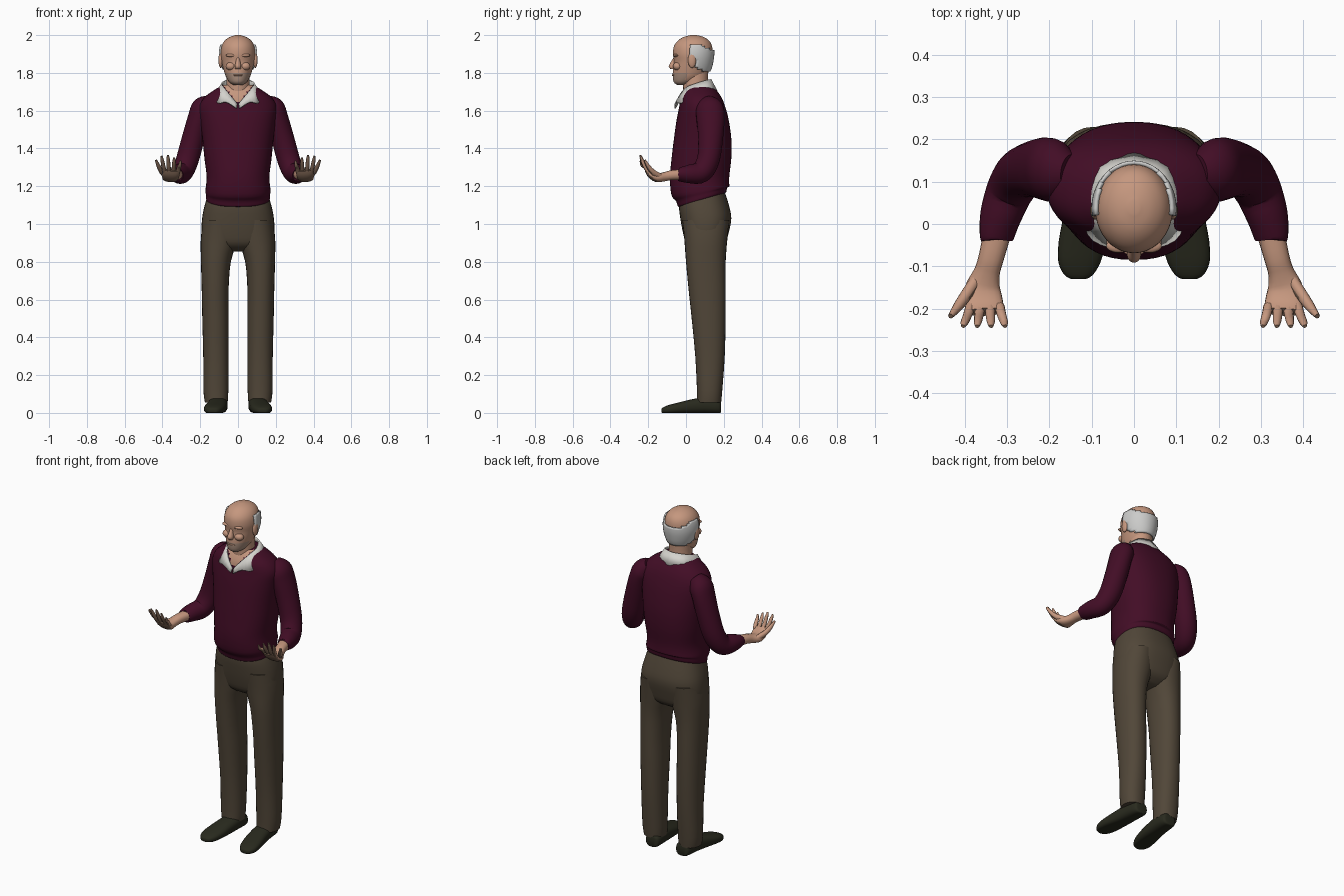
import bpy, bmesh, math
from mathutils import Vector

if "Cube" in bpy.data.objects:
    bpy.data.objects.remove(bpy.data.objects["Cube"])


def material(name, r, g, b):
    m = bpy.data.materials.new(name)
    m.diffuse_color = (r, g, b, 1)
    m.use_nodes = True
    m.node_tree.nodes["Principled BSDF"].inputs["Base Color"].default_value = m.diffuse_color
    return m


WOOL = material("burgundy wool", 0.055, 0.004, 0.019)
CLOTH = material("khaki cloth", 0.082, 0.062, 0.040)
SKIN = material("skin", 0.56, 0.31, 0.21)
SHADE = material("dark skin", 0.21, 0.13, 0.088)
STUBBLE = material("grey stubble", 0.40, 0.27, 0.205)
HAIR = material("grey hair", 0.60, 0.60, 0.59)
SHIRT = material("white shirt", 0.66, 0.65, 0.61)
LEATHER = material("dark leather", 0.022, 0.023, 0.013)


def finish(name, bm, *mats, rule=None):
    """Turn a bmesh into a smooth object; rule(face) picks the material slot."""
    bmesh.ops.recalc_face_normals(bm, faces=bm.faces[:])
    bm.normal_update()
    for f in bm.faces:
        f.smooth = True
        if rule:
            f.material_index = rule(f)
    me = bpy.data.meshes.new(name)
    bm.to_mesh(me)
    bm.free()
    for m in mats:
        me.materials.append(m)
    ob = bpy.data.objects.new(name, me)
    bpy.context.collection.objects.link(ob)
    bpy.context.view_layer.objects.active = ob
    for o in bpy.context.selected_objects:
        o.select_set(False)
    ob.select_set(True)
    bpy.ops.object.shade_smooth_by_angle(angle=math.radians(50))
    return ob


def spline(rows, steps):
    """Catmull-Rom interpolation of rows of numbers."""
    out = []
    for i in range(len(rows) - 1):
        p0, p1, p2 = rows[max(i - 1, 0)], rows[i], rows[i + 1]
        p3 = rows[min(i + 2, len(rows) - 1)]
        for k in range(steps):
            t = k / steps
            out.append([0.5 * (2 * b + (c - a) * t + (2 * a - 5 * b + 4 * c - d) * t * t
                               + (3 * b - a - 3 * c + d) * t ** 3)
                        for a, b, c, d in zip(p0, p1, p2, p3)])
    out.append(list(rows[-1]))
    return out


def loft(rows, axis=None, n=24, steps=3, p=2.0, side=1, tweak=None):
    """Rings (x, y, z, a, b) joined to a skin: flat along an axis or across a path."""
    rows = spline([(r[0] * side, *r[1:]) for r in rows], steps)
    bm = bmesh.new()
    rings = []
    u = Vector((1, 0, 0))
    for i, (x, y, z, a, b) in enumerate(rows):
        if axis == 'Z':
            v = Vector((0, 1, 0))
        elif axis == 'Y':
            v = Vector((0, 0, 1))
        else:
            t = Vector(rows[min(i + 1, len(rows) - 1)][:3]) - Vector(rows[max(i - 1, 0)][:3])
            t.normalize()
            u = (u - t * u.dot(t)).normalized()
            v = t.cross(u)
        ring = []
        for k in range(n):
            ang = 2 * math.pi * k / n
            c, s = math.cos(ang), math.sin(ang)
            c = math.copysign(abs(c) ** (2 / p), c)
            s = math.copysign(abs(s) ** (2 / p), s)
            co = Vector((x, y, z)) + u * (a * c) + v * (b * s)
            if tweak:
                co = tweak(co)
            ring.append(bm.verts.new(co))
        rings.append(ring)
    for r, q in zip(rings, rings[1:]):
        for k in range(n):
            bm.faces.new((r[k], r[(k + 1) % n], q[(k + 1) % n], q[k]))
    bm.faces.new(rings[0])
    bm.faces.new(rings[-1])
    return bm


def ellipsoid(name, loc, size, mat):
    bm = bmesh.new()
    bmesh.ops.create_uvsphere(bm, u_segments=14, v_segments=10, radius=1)
    for v in bm.verts:
        v.co = Vector(loc) + Vector(a * b for a, b in zip(v.co, size))
    return finish(name, bm, mat)


# Sweater body: hem tilts down at the front, skin shows in the V neck
def tilt_hem(co):
    if co.z < 1.2:
        co.z += (co.y - 0.08) * 0.3 * min(1, (1.2 - co.z) / 0.05)
    return co


def v_neck(f):
    c = f.calc_center_median()
    return int(c.y < 0.05 and c.z > 1.635 and abs(c.x) < (c.z - 1.63) * 0.75)


torso = [(0, .085, 1.125, .15, .115), (0, .085, 1.13, .168, .128), (0, .083, 1.155, .17, .135),
         (0, .075, 1.18, .172, .154), (0, .072, 1.25, .166, .157), (0, .082, 1.35, .178, .158),
         (0, .088, 1.45, .188, .152), (0, .088, 1.55, .2, .138), (0, .086, 1.62, .205, .122),
         (0, .08, 1.67, .178, .108), (0, .075, 1.71, .125, .085), (0, .07, 1.735, .08, .065)]
finish("sweater_body", loft(torso, 'Z', 48, 4, 2.3, tweak=tilt_hem), WOOL, SKIN, rule=v_neck)

# Trouser seat
seat = [(0, .105, .855, .07, .05), (0, .105, .89, .165, .1), (0, .105, .95, .191, .12),
        (0, .105, 1.03, .19, .135), (0, .095, 1.1, .176, .132), (0, .09, 1.17, .155, .115)]
finish("trouser_seat", loft(seat, 'Z', 36, 3, 2.4), CLOTH)

sleeve = [(.15, .12, 1.645, .04, .045), (.185, .125, 1.615, .06, .072), (.208, .13, 1.56, .058, .075),
          (.238, .13, 1.45, .06, .066), (.268, .118, 1.34, .06, .06), (.293, .08, 1.275, .055, .058),
          (.315, .02, 1.265, .049, .05), (.325, -.03, 1.262, .042, .036), (.326, -.04, 1.262, .036, .031)]
leg = [(.095, .105, 1.02, .09, .125), (.1, .105, .92, .097, .114), (.117, .105, .8, .079, .105),
       (.121, .112, .65, .071, .098), (.119, .12, .5, .07, .09), (.117, .127, .3, .067, .078),
       (.117, .125, .12, .066, .067), (.115, .122, .055, .06, .064)]
shoe = [(.1, .185, .03, .028, .028), (.1, .172, .035, .043, .037), (.105, .1, .04, .05, .042),
        (.112, .03, .034, .053, .038), (.122, -.04, .025, .056, .03), (.129, -.09, .018, .05, .024),
        (.131, -.12, .014, .034, .016), (.131, -.13, .012, .018, .01)]
palm = [(.323, -.02, 1.262, .033, .028), (.338, -.08, 1.258, .03, .026), (.348, -.115, 1.25, .031, .024),
        (.358, -.155, 1.245, .043, .023), (.355, -.19, 1.262, .046, .017), (.352, -.208, 1.285, .043, .011)]
thumb = [(.375, -.135, 1.25, .015, .017), (.402, -.175, 1.275, .014, .015),
         (.42, -.2, 1.305, .011, .011), (.434, -.218, 1.338, .006, .006)]


def front_dark(f):
    return int(f.normal.y < -0.25 and f.calc_center_median().y < -0.13)


def flat_sole(co):
    co.z = max(co.z, 0)
    return co


for s, label in ((-1, "right"), (1, "left")):
    finish(label + "_sleeve", loft(sleeve, n=24, steps=4, side=s), WOOL)
    finish(label + "_trouser_leg", loft(leg, 'Z', 28, 3, 2.2, s), CLOTH)
    finish(label + "_shoe", loft(shoe, 'Y', 24, 3, 2.6, s, flat_sole), LEATHER)
    # Forearm and palm, thumb, four fingers curling upwards
    finish(label + "_hand", loft(palm, n=18, side=s, p=2.3), SKIN, SHADE, rule=front_dark)
    finish(label + "_thumb", loft(thumb, n=10, side=s), SKIN, SHADE, rule=front_dark)
    for i, tip in enumerate((1.335, 1.352, 1.365, 1.36)):
        x, d = .318 + .023 * i, (i - 1.3) * .004
        finger = [(x, -.195, 1.27, .012, .011), (x + d, -.216, 1.3, .011, .01),
                  (x + 2 * d, -.232, tip - .025, .0095, .009), (x + 2.5 * d, -.242, tip, .005, .004)]
        finish(f"{label}_finger_{i + 1}", loft(finger, n=10, side=s), SKIN, SHADE, rule=front_dark)
    # Ears, brows and cheeks
    ellipsoid(label + "_ear", (s * .092, .032, 1.868), (.012, .022, .042), SKIN)
    ellipsoid(label + "_brow", (s * .036, -.052, 1.893), (.03, .016, .009), SKIN)
    ellipsoid(label + "_cheek", (s * .038, -.045, 1.835), (.028, .024, .022), SKIN)

# Neck and head
neck = [(0, .06, 1.64, .07, .07), (0, .05, 1.74, .062, .066), (0, .05, 1.83, .06, .07)]
finish("neck", loft(neck, 'Z', 24), SKIN)
skull = [(0, -.015, 1.735, .022, .03), (0, -.008, 1.75, .045, .056), (0, .015, 1.78, .064, .085),
         (0, .028, 1.82, .077, .097), (0, .036, 1.86, .087, .1), (0, .036, 1.9, .092, .105),
         (0, .037, 1.94, .087, .101), (0, .04, 1.97, .071, .083), (0, .04, 1.99, .044, .053),
         (0, .04, 2.0, .012, .015)]


def chin(f):
    c = f.calc_center_median()
    return int(c.z < 1.8 and c.y < 0.0)


finish("head", loft(skull, 'Z', 40, 4), SKIN, STUBBLE, rule=chin)

# Hair fringe: a thick shell lifted off the back and sides of the head
bm = loft(skull, 'Z', 40, 4)
bm.normal_update()


def hairy(c):
    front = 0.045 if c.z < 1.87 else 0.025
    low = 1.835 - 0.3 * max(0, c.y - 0.02)
    high = 1.95 - 0.45 * max(0, c.y - 0.07)
    return c.y > front and low < c.z < high


bmesh.ops.delete(bm, geom=[f for f in bm.faces if not hairy(f.calc_center_median())], context='FACES')
hair = finish("hair_fringe", bm, HAIR)
mod = hair.modifiers.new("thickness", 'SOLIDIFY')
mod.thickness, mod.offset = 0.009, 1

# Nose and mouth
nose = [(0, -.05, 1.885, .01, .014), (0, -.062, 1.86, .012, .017),
        (0, -.07, 1.835, .017, .022), (0, -.068, 1.82, .014, .014)]
finish("nose", loft(nose, 'Z', 14), SKIN)
ellipsoid("mouth", (0, -.063, 1.788), (.026, .012, .006), SKIN)

# Shirt collar: folded strip from the nape to the V, mirrored
top = [(0, .13, 1.765), (.06, .108, 1.76), (.085, .05, 1.742), (.072, 0, 1.72),
       (.04, -.032, 1.68), (.004, -.045, 1.635)]
low = [(0, .165, 1.7), (.085, .14, 1.7), (.118, .06, 1.69), (.108, -.022, 1.64),
       (.062, -.052, 1.645), (.008, -.058, 1.612)]
bm = bmesh.new()
for s in (-1, 1):
    cols = [[bm.verts.new((a[0] * s, a[1], a[2])), bm.verts.new((b[0] * s, b[1], b[2]))]
            for a, b in zip(spline(top, 3), spline(low, 3))]
    for (a, b), (c, d) in zip(cols, cols[1:]):
        bm.faces.new((a, b, d, c))
bmesh.ops.remove_doubles(bm, verts=bm.verts[:], dist=0.0005)
collar = finish("shirt_collar", bm, SHIRT)
mod = collar.modifiers.new("thickness", 'SOLIDIFY')
mod.thickness, mod.offset = 0.008, 0
